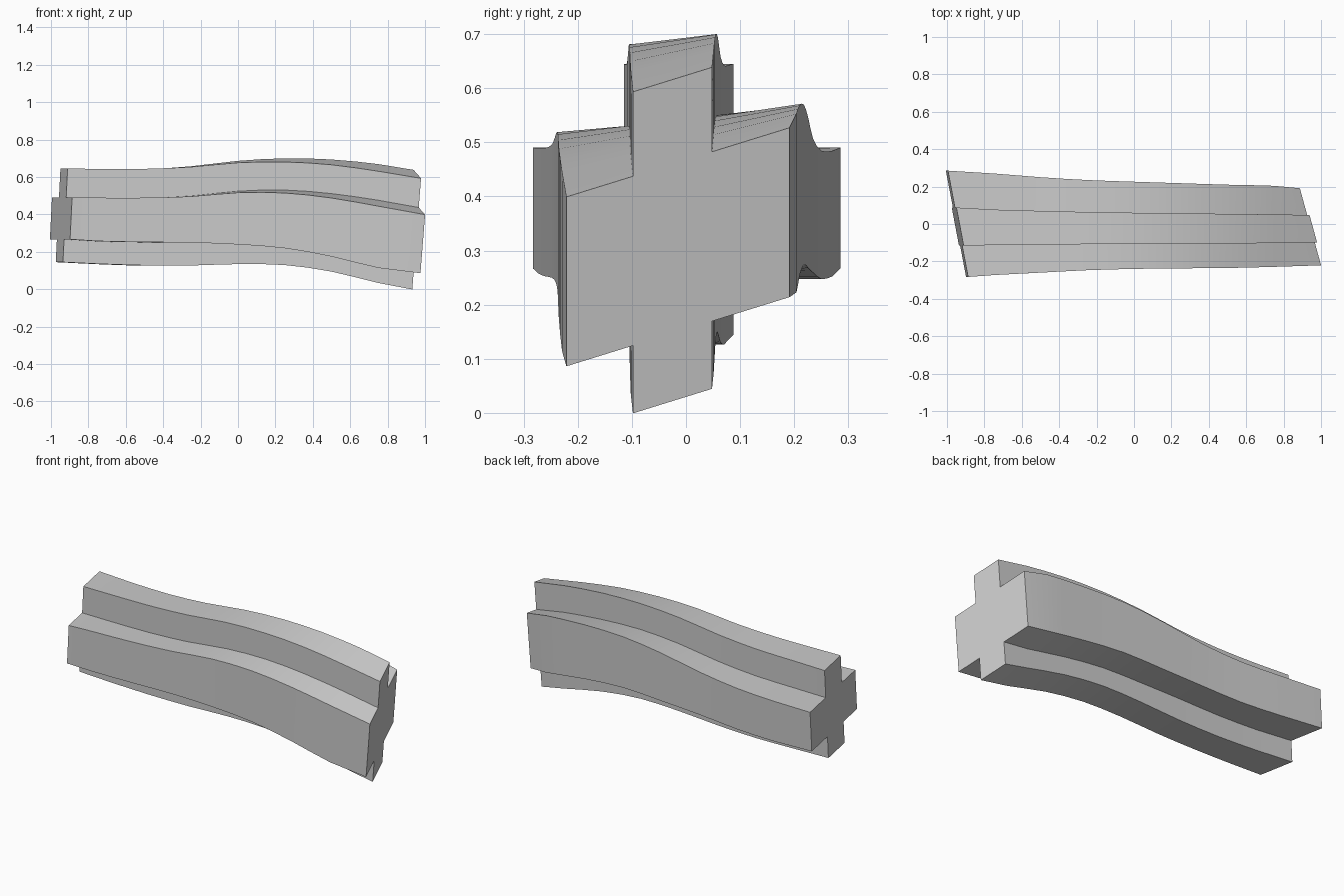
import bpy, bmesh

# Stations along the beam:
# x, end skew by y, end skew by z, cross slope,
# z of bottom / arm bottom / arm top / top, y of arm front / rib front / rib back / arm back
STATIONS = [
    (-0.945, -0.19, 0.05,   0.00, 0.145, 0.267, 0.490, 0.645, -0.283, -0.115, 0.088, 0.285),
    (-0.75,  0,     0,     -0.01, 0.135, 0.255, 0.487, 0.643, -0.273, -0.113, 0.077, 0.270),
    (-0.50,  0,     0,     -0.01, 0.127, 0.250, 0.487, 0.643, -0.260, -0.110, 0.070, 0.250),
    (-0.25,  0,     0,      0.02, 0.129, 0.254, 0.501, 0.656, -0.247, -0.108, 0.064, 0.235),
    (0.00,   0,     0,      0.06, 0.140, 0.253, 0.530, 0.682, -0.240, -0.106, 0.060, 0.226),
    (0.25,   0,     0,      0.12, 0.140, 0.246, 0.541, 0.691, -0.237, -0.105, 0.057, 0.218),
    (0.50,   0,     0,      0.18, 0.110, 0.214, 0.527, 0.681, -0.235, -0.104, 0.054, 0.210),
    (0.75,   0,     0,      0.25, 0.055, 0.167, 0.497, 0.652, -0.229, -0.102, 0.051, 0.204),
    (0.934,  -0.30, 0.079,  0.31, 0.024, 0.149, 0.462, 0.618, -0.221, -0.098, 0.048, 0.191),
]

# Plus outline as (y index, z index) into the four grid lines each way
PLUS = [(1, 0), (2, 0), (2, 1), (3, 1), (3, 2), (2, 2),
        (2, 3), (1, 3), (1, 2), (0, 2), (0, 1), (1, 1)]


def section(s):
    x, ky, kz, slope = s[:4]
    zs, ys = s[4:8], s[8:12]
    ring = []
    for i, j in PLUS:
        y = ys[i]
        z = zs[j] + slope * (y + 0.018)
        ring.append((x + ky * y + kz * (z - 0.4), y, z))
    return ring


def midpoint(p0, p1, p2, p3):
    return tuple((9 * (b + c) - a - d) / 16 for a, b, c, d in zip(p0, p1, p2, p3))


# Smooth the path by inserting a curved midpoint ring between stations
rings = [section(s) for s in STATIONS]
smooth = []
n = len(rings)
for k in range(n - 1):
    smooth.append(rings[k])
    if 0 < k < n - 2:
        smooth.append([midpoint(*p) for p in zip(*rings[k - 1:k + 3])])
smooth.append(rings[-1])

# Loft the plus-shaped beam and cap both ends
bm = bmesh.new()
loops = [[bm.verts.new(p) for p in ring] for ring in smooth]
for a, b in zip(loops, loops[1:]):
    for i in range(len(PLUS)):
        j = (i + 1) % len(PLUS)
        bm.faces.new((a[i], a[j], b[j], b[i]))
bm.faces.new(loops[0])
bm.faces.new(loops[-1])
bmesh.ops.recalc_face_normals(bm, faces=bm.faces)

mesh = bpy.data.meshes.new("cross_beam")
bm.to_mesh(mesh)
bm.free()
beam = bpy.data.objects.new("cross_beam", mesh)
bpy.context.collection.objects.link(beam)
bpy.context.view_layer.objects.active = beam
beam.select_set(True)
bpy.ops.object.shade_smooth_by_angle(angle=0.5)
